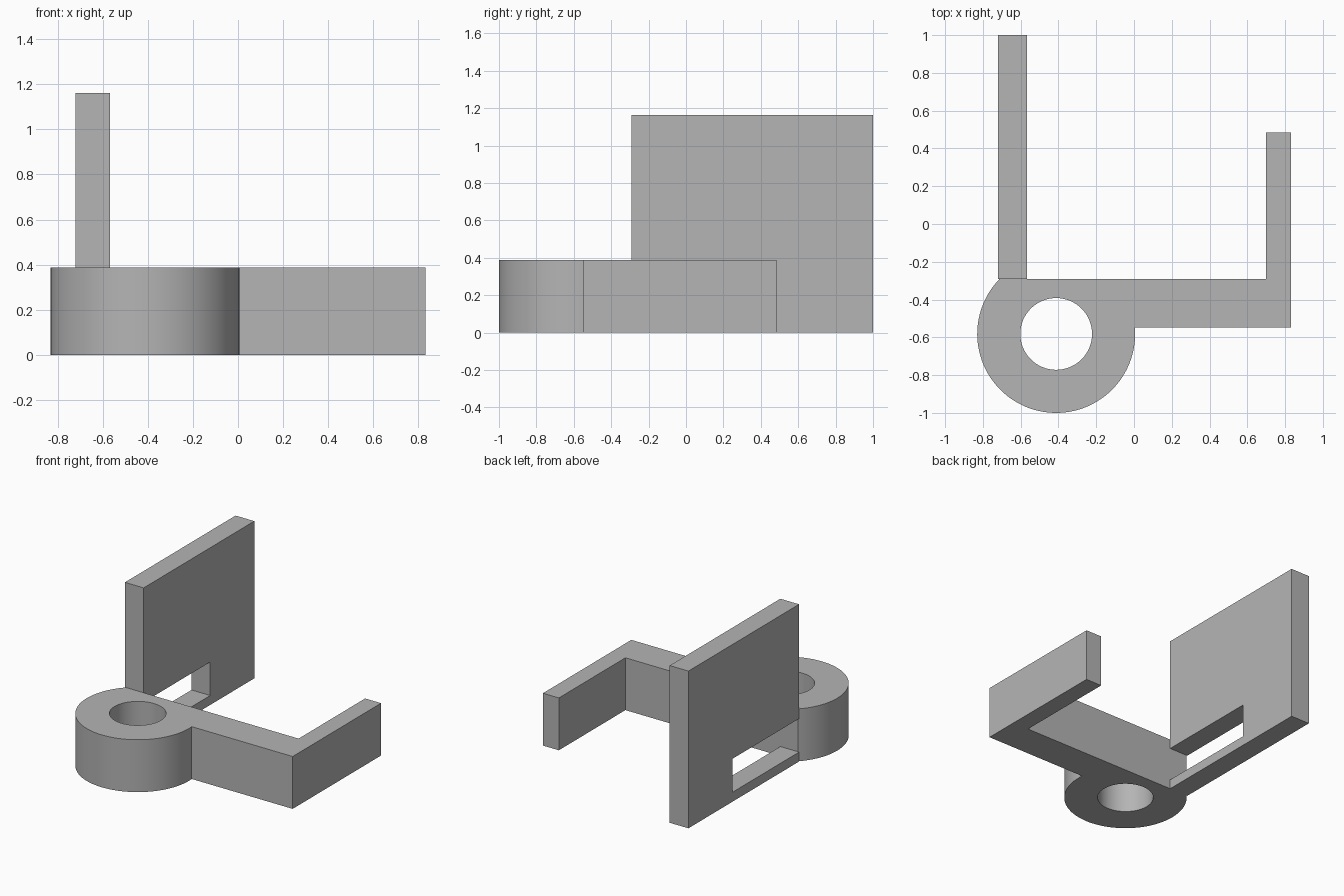
import bpy
import bmesh
from math import sin, cos, asin, pi
from mathutils import Vector

cube = bpy.data.objects.get("Cube")
if cube:
    bpy.data.objects.remove(cube, do_unlink=True)

grey = bpy.data.materials.new("plain grey")
grey.use_nodes = True
colour = (0.46, 0.46, 0.46, 1)
grey.diffuse_color = colour
grey.node_tree.nodes["Principled BSDF"].inputs["Base Color"].default_value = colour


def arc(centre, radius, start, end, steps):
    """Points along a circular arc."""
    angles = [start + (end - start) * i / steps for i in range(steps + 1)]
    return [(centre[0] + radius * cos(a), centre[1] + radius * sin(a)) for a in angles]


def extrude_profile(name, loops, place, direction):
    """Fill closed outlines (first outer, then holes) and extrude them."""
    bm = bmesh.new()
    edges = []
    for loop in loops:
        verts = [bm.verts.new(place(u, v)) for u, v in loop]
        edges += [bm.edges.new((verts[i - 1], verts[i])) for i in range(len(verts))]
    bmesh.ops.triangle_fill(bm, edges=edges, use_beauty=True)
    result = bmesh.ops.extrude_face_region(bm, geom=bm.faces[:], use_keep_orig=True)
    moved = [g for g in result["geom"] if isinstance(g, bmesh.types.BMVert)]
    bmesh.ops.translate(bm, verts=moved, vec=Vector(direction))
    bmesh.ops.recalc_face_normals(bm, faces=bm.faces[:])
    mesh = bpy.data.meshes.new(name)
    bm.to_mesh(mesh)
    bm.free()
    mesh.materials.append(grey)
    obj = bpy.data.objects.new(name, mesh)
    bpy.context.collection.objects.link(obj)
    bpy.ops.object.select_all(action="DESELECT")
    obj.select_set(True)
    bpy.context.view_layer.objects.active = obj
    bpy.ops.object.shade_smooth_by_angle(angle=pi / 6)
    return obj


# Shared dimensions
height = 0.387
back, front = -0.292, -0.547
centre, radius = (-0.412, -0.582), 0.418

# Round hub with bore, running into the L-shaped arm
start = pi - asin((back - centre[1]) / radius)
end = 2 * pi + asin((front - centre[1]) / radius)
outline = arc(centre, radius, start, end, 72)
outline += [(0.83, front), (0.83, 0.485), (0.70, 0.485), (0.70, back)]
bore = arc(centre, 0.19, 0, 2 * pi, 64)[:-1]
extrude_profile("hub_and_arm", [outline, bore],
                lambda x, y: (x, y, 0), (0, 0, height))

# Tall plate with a slot open toward the hub
slot_low, slot_high, slot_end = 0.07, height - 0.07, 0.485
plate = [(back, 0), (1, 0), (1, 1.162), (back, 1.162),
         (back, slot_high), (slot_end, slot_high),
         (slot_end, slot_low), (back, slot_low)]
extrude_profile("tall_plate", [plate],
                lambda y, z: (-0.72, y, z), (0.153, 0, 0))
